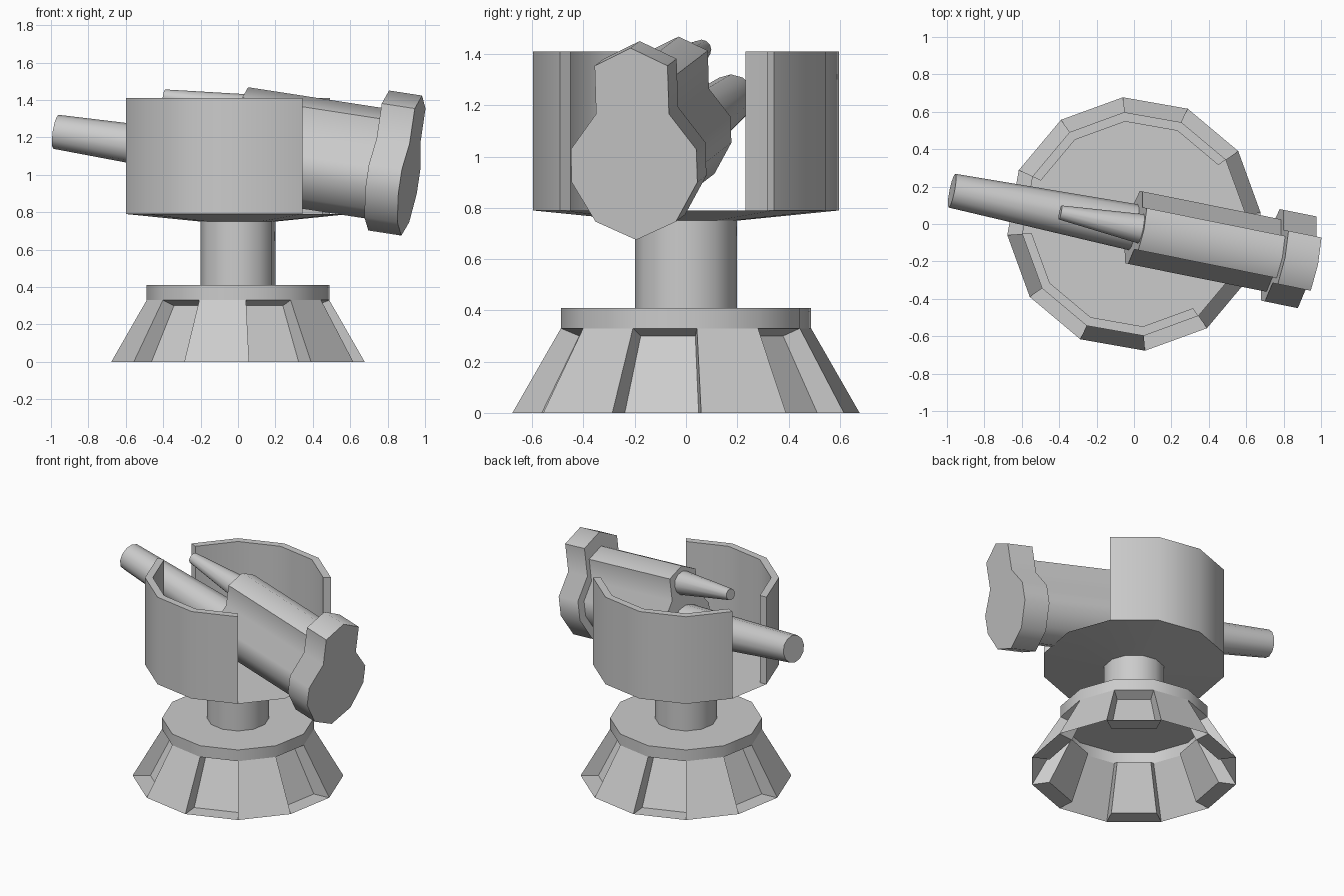
import bpy, bmesh
from math import sin, cos, radians
from mathutils import Vector

cube = bpy.data.objects.get("Cube")
if cube:
    bpy.data.objects.remove(cube, do_unlink=True)

SIDES = 12
TURN = 5          # degrees the twelve-sided parts are turned by
GUN_POSE = dict(location=(0, -0.018, 1.105), rotation=(0, radians(8.6), radians(-11.4)))

grey = bpy.data.materials.new("plain grey")
grey.use_nodes = True
grey.diffuse_color = (0.6, 0.6, 0.6, 1)
grey.node_tree.nodes["Principled BSDF"].inputs["Base Color"].default_value = (0.6, 0.6, 0.6, 1)


def polar(r, deg, z):
    return Vector((r * cos(radians(deg)), r * sin(radians(deg)), z))


def finish(name, bm, smooth=35, location=(0, 0, 0), rotation=(0, 0, 0)):
    """Make an object; edges sharper than the smooth angle stay hard."""
    bmesh.ops.remove_doubles(bm, verts=bm.verts, dist=0.0001)
    bmesh.ops.recalc_face_normals(bm, faces=bm.faces)
    mesh = bpy.data.meshes.new(name)
    bm.to_mesh(mesh)
    bm.free()
    mesh.materials.append(grey)
    obj = bpy.data.objects.new(name, mesh)
    obj.location, obj.rotation_euler = location, rotation
    bpy.context.collection.objects.link(obj)
    if smooth:
        bpy.ops.object.select_all(action='DESELECT')
        obj.select_set(True)
        bpy.context.view_layer.objects.active = obj
        bpy.ops.object.shade_smooth_by_angle(angle=radians(smooth))


def loft(name, rings, open_start=False, **options):
    """Skin matching cross-sections and cap the ends."""
    bm = bmesh.new()
    loops = [[bm.verts.new(p) for p in ring] for ring in rings]
    n = len(loops[0])
    for a, b in zip(loops, loops[1:]):
        for i in range(n):
            j = (i + 1) % n
            bm.faces.new((a[i], a[j], b[j], b[i]))
    if not open_start:
        bm.faces.new(loops[0])
    bm.faces.new(loops[-1])
    finish(name, bm, **options)


def drum(name, *levels, **options):
    """Upright twelve-sided solid from (radius, height) pairs."""
    loft(name, [[polar(r, TURN + 360 / SIDES * i, z) for i in range(SIDES)]
                for r, z in levels], **options)


def barrel(name, x0, r0, x1, r1, height):
    rings = [[Vector((x, r * cos(radians(30 * i)), height + r * sin(radians(30 * i))))
              for i in range(SIDES)] for x, r in ((x0, r0), (x1, r1))]
    loft(name, rings, **GUN_POSE)


# Flared hollow skirt with every other panel recessed
bm = bmesh.new()
for k in range(SIDES):
    a, b = TURN + 30 * k, TURN + 30 * (k + 1)
    outer = [polar(0.68, a, 0), polar(0.68, b, 0), polar(0.49, b, 0.33), polar(0.49, a, 0.33)]
    vo = [bm.verts.new(p) for p in outer]
    if k % 2 == 0:
        bm.faces.new(vo)
    else:
        inner = [polar(0.565, a, 0), polar(0.565, b, 0), polar(0.418, b, 0.3), polar(0.418, a, 0.3)]
        vi = [bm.verts.new(p) for p in inner]
        bm.faces.new(vi)
        for i in range(4):
            j = (i + 1) % 4
            bm.faces.new((vo[i], vo[j], vi[j], vi[i]))
finish("base_skirt", bm, smooth=0)

# Collar (open below, over the hollow skirt), column and shallow turret floor
drum("base_collar", (0.49, 0.33), (0.49, 0.41), open_start=True)
drum("column", (0.2, 0.41), (0.2, 0.75), open_start=True)
drum("turret_floor", (0.2, 0.75), (0.6, 0.79), open_start=True)

# Two curved shield walls with open gaps between them
for name, start in (("back_wall", 35), ("front_wall", 185)):
    loft(name, [[polar(r, start + 30 * k, z)
                 for r, z in ((0.6, 0.79), (0.6, 1.41), (0.55, 1.41), (0.55, 0.79))]
                for k in range(5)])

# Gun body and end cap share one keyhole-shaped profile
half = [(0, -0.292), (0.16, -0.22), (0.25, -0.065), (0.25, 0.065),
        (0.145, 0.205), (0.145, 0.395), (0, 0.465)]
keyhole = half + [(-y, z) for y, z in reversed(half[1:-1])]
for name, x0, x1, size in (("gun_body", 0, 0.77, 0.79), ("gun_end_cap", 0.763, 0.945, 1)):
    loft(name, [[Vector((x, y * size, z * size)) for y, z in keyhole] for x in (x0, x1)],
         smooth=60, **GUN_POSE)

# Tapered barrels
barrel("main_barrel", -1.0, 0.092, 0.005, 0.125, -0.025)
barrel("small_barrel", -0.445, 0.038, 0.005, 0.08, 0.25)
